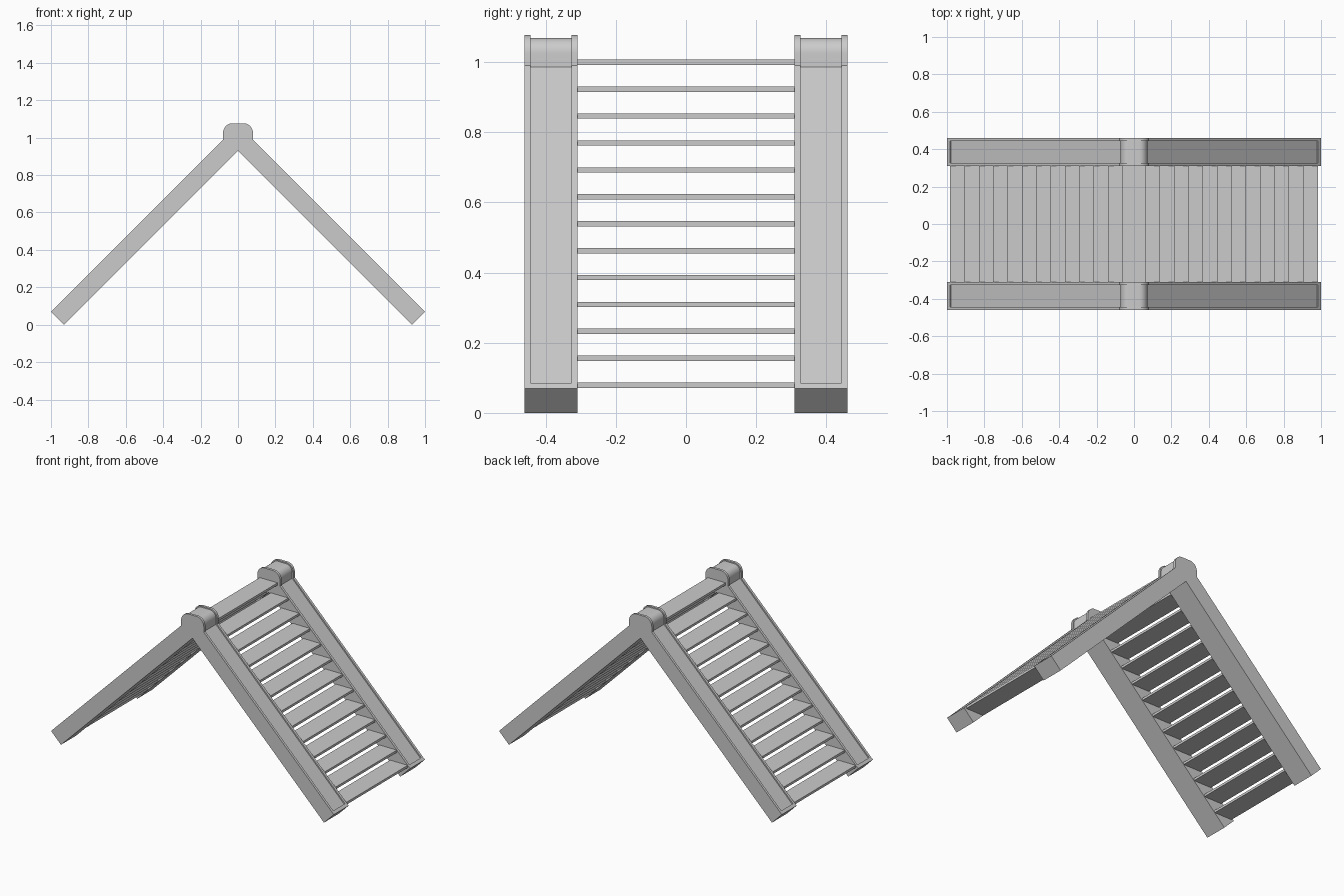
import bpy, bmesh, math

if "Cube" in bpy.data.objects:
    bpy.data.objects.remove(bpy.data.objects["Cube"])

Y_IN, Y_OUT, RIM = 0.31, 0.46, 0.016
DEPTH = 0.008


def extrude_profile(name, pts, y0, y1):
    """Solid from an XZ outline between two y positions."""
    bm = bmesh.new()
    face = bm.faces.new([bm.verts.new((x, y0, z)) for x, z in pts])
    ext = bmesh.ops.extrude_face_region(bm, geom=[face])
    verts = [v for v in ext["geom"] if isinstance(v, bmesh.types.BMVert)]
    bmesh.ops.translate(bm, verts=verts, vec=(0, y1 - y0, 0))
    bmesh.ops.recalc_face_normals(bm, faces=bm.faces)
    mesh = bpy.data.meshes.new(name)
    bm.to_mesh(mesh)
    bm.free()
    ob = bpy.data.objects.new(name, mesh)
    bpy.context.collection.objects.link(ob)
    return ob


def cap_half(d):
    """Right half of the rounded cap, from the slope to the top, inset by d."""
    pts = [(0.08 - d, 0.99 - 0.414 * d)]
    for i in range(11):
        a = math.radians(90 * i / 10)
        pts.append((0.03 + (0.05 - d) * math.cos(a), 1.025 + (0.052 - d) * math.sin(a)))
    return pts


def mirrored(half):
    return half + [(-x, z) for x, z in reversed(half)]


# Side rails with a shallow recessed channel along the outer edge
body = mirrored([(0.93, 0.0), (1.0, 0.07)] + cap_half(0)) + [(0, 0.93)]
s = DEPTH / math.sqrt(2)
channel = mirrored([(1.085, 0.185), (0.985 - s, 0.085 - s)] + cap_half(DEPTH))
channel += [(-1.085, 0.185), (-0.3, 1.3), (0.3, 1.3)]
channel = [p for i, p in enumerate(channel) if p not in channel[:i]]

for label, sign in (("front", -1), ("back", 1)):
    y0, y1 = sorted((sign * Y_IN, sign * Y_OUT))
    rail = extrude_profile(label + "_rail", body, y0, y1)
    cutter = extrude_profile(label + "_channel_cutter", channel, y0 + RIM, y1 - RIM)
    cutter.hide_render = True
    mod = rail.modifiers.new("channel", "BOOLEAN")
    mod.operation = "DIFFERENCE"
    mod.solver = "EXACT"
    mod.object = cutter
    bpy.context.view_layer.objects.active = rail
    bpy.ops.object.select_all(action="DESELECT")
    rail.select_set(True)
    bpy.ops.object.modifier_apply(modifier=mod.name)
    bpy.data.objects.remove(cutter)
    bpy.ops.object.shade_smooth_by_angle(angle=math.radians(30))


def tread(name, x0, x1, top):
    extrude_profile(name, [(x0, top - 0.015), (x1, top - 0.015), (x1, top), (x0, top)], -Y_IN, Y_IN)


# Flat treads: one at the ridge, twelve down each side
STEP = 0.0767
tread("top_tread", -0.063, 0.063, 1.007)
for k in range(1, 13):
    x, z = 0.063 + STEP * k, 1.007 - STEP * k
    tread(f"right_tread_{k}", x - 0.125, x, z)
    tread(f"left_tread_{k}", -x, 0.125 - x, z)
